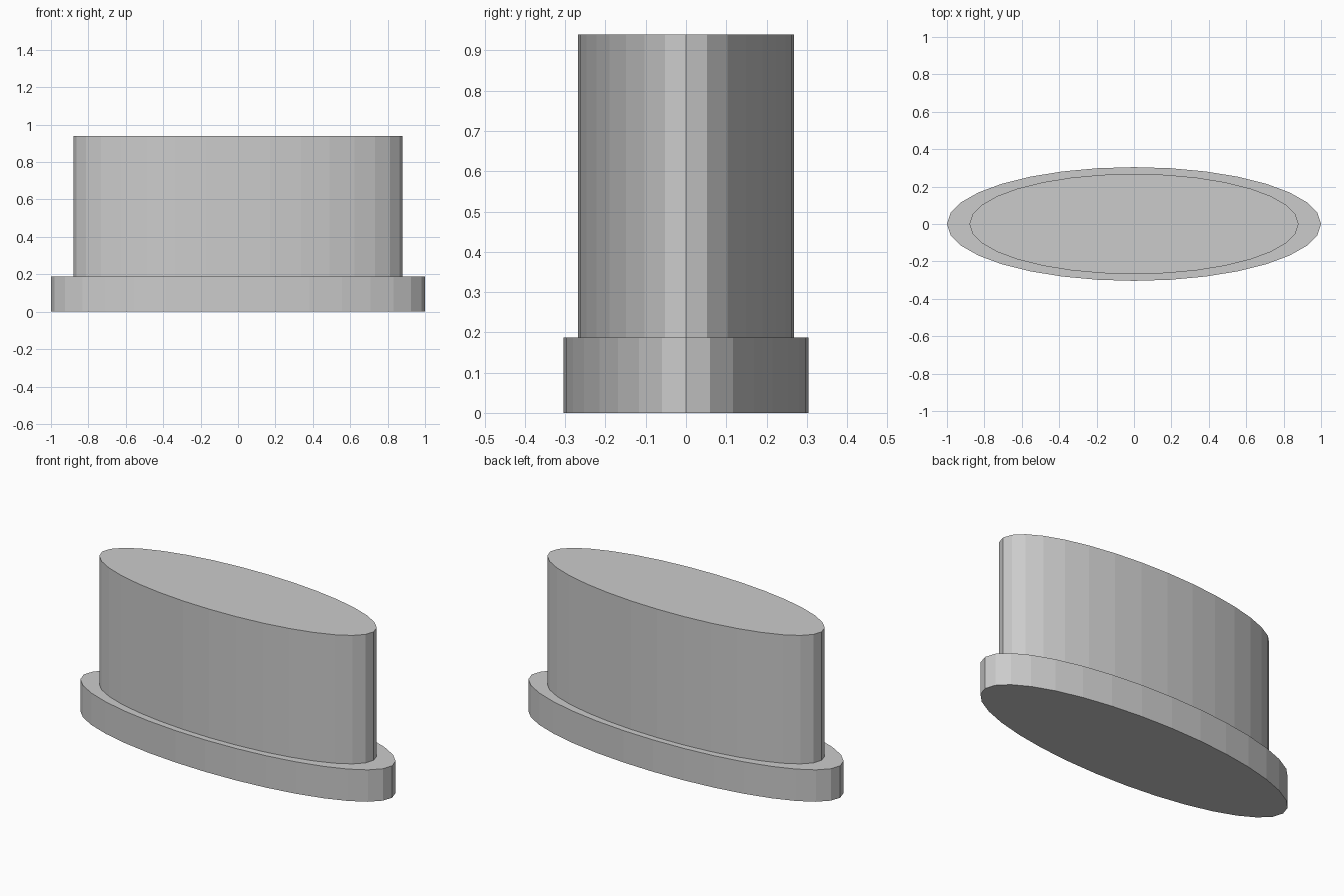
import bpy

if "Cube" in bpy.data.objects:
    bpy.data.objects.remove(bpy.data.objects["Cube"])

SIDES = 32


def oval_cylinder(name, rx, ry, z0, z1):
    """Flat-shaded capped cylinder with an elliptical footprint."""
    bpy.ops.mesh.primitive_cylinder_add(vertices=SIDES, radius=1, depth=1,
                                        location=(0, 0, (z0 + z1) / 2))
    obj = bpy.context.object
    obj.name = name
    obj.scale = (rx, ry, z1 - z0)
    bpy.ops.object.transform_apply(location=True, rotation=True, scale=True)
    return obj


# Wide low plinth
oval_cylinder("base_plinth", 1.0, 0.304, 0.0, 0.187)

# Taller inset body standing on the plinth
oval_cylinder("upper_body", 0.88, 0.268, 0.187, 0.94)
